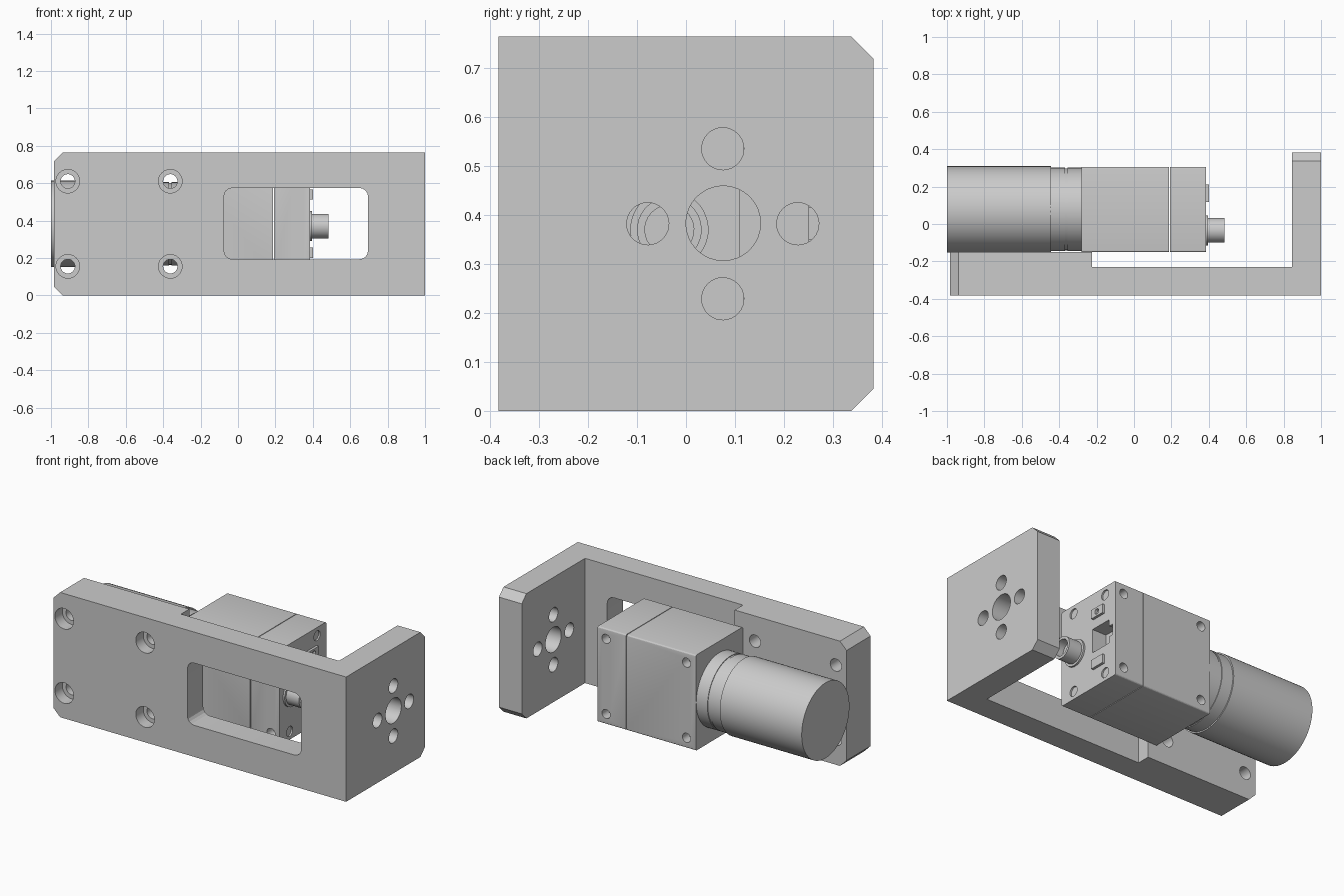
import bpy, bmesh
from math import pi
from mathutils import Matrix, Vector

cube = bpy.data.objects.get("Cube")
if cube:
    bpy.data.objects.remove(cube, do_unlink=True)

grey = bpy.data.materials.new("machined_grey")
grey.use_nodes = True
colour = (0.6, 0.6, 0.6, 1)
grey.diffuse_color = colour
grey.node_tree.nodes["Principled BSDF"].inputs["Base Color"].default_value = colour

MID = 0.382          # height of the optical axis
LENS_Y = 0.078       # depth of the optical axis
TURN = {"x": Matrix.Rotation(pi / 2, 4, "Y"), "y": Matrix.Rotation(pi / 2, 4, "X")}


def finish(name, bm):
    bmesh.ops.recalc_face_normals(bm, faces=bm.faces)
    mesh = bpy.data.meshes.new(name)
    bm.to_mesh(mesh)
    bm.free()
    mesh.materials.append(grey)
    obj = bpy.data.objects.new(name, mesh)
    bpy.context.collection.objects.link(obj)
    return obj


def box(name, low, high, axis=None, radius=0.0, segments=4):
    """Box between two corners, rounding the edges that run along one axis."""
    low, high = Vector(low), Vector(high)
    bm = bmesh.new()
    bmesh.ops.create_cube(bm, size=1)
    for v in bm.verts:
        v.co = (low + high) / 2 + v.co * (high - low)
    if axis is not None:
        edges = [e for e in bm.edges
                 if abs(e.verts[0].co[axis] - e.verts[1].co[axis]) > 1e-4]
        bmesh.ops.bevel(bm, geom=edges, offset=radius, segments=segments,
                        profile=0.5, affect="EDGES")
    return finish(name, bm)


def rod(name, axis, start, end, radius, centre, sides=32):
    """Cylinder along x or y; centre holds the two other coordinates."""
    bm = bmesh.new()
    bmesh.ops.create_cone(bm, cap_ends=True, segments=sides, radius1=radius,
                          radius2=radius, depth=end - start)
    middle = (start + end) / 2
    a, z = centre
    place = (middle, a, z) if axis == "x" else (a, middle, z)
    # A slight twist keeps cutter corners from lining up with each other
    bm.transform(Matrix.Translation(place) @ TURN[axis] @ Matrix.Rotation(radius, 4, "Z"))
    return finish(name, bm)


def activate(obj):
    bpy.ops.object.select_all(action="DESELECT")
    obj.select_set(True)
    bpy.context.view_layer.objects.active = obj


def cut(obj, cutters):
    activate(obj)
    for cutter in cutters:
        cutter.hide_render = True
        mod = obj.modifiers.new("cut", "BOOLEAN")
        mod.operation, mod.solver, mod.object = "DIFFERENCE", "EXACT", cutter
        bpy.ops.object.modifier_apply(modifier=mod.name)
        bpy.data.objects.remove(cutter, do_unlink=True)


# Angled mounting bracket: plan outline raised to full height
outline = [(-0.983, -0.382), (1, -0.382), (1, 0.382), (0.845, 0.382),
           (0.845, -0.23), (-0.225, -0.23), (-0.225, -0.15), (-0.983, -0.15)]
bm = bmesh.new()
base = bm.faces.new([bm.verts.new((x, y, 0)) for x, y in outline])
top = bmesh.ops.extrude_face_region(bm, geom=[base])["geom"]
bmesh.ops.translate(bm, vec=(0, 0, 0.764),
                    verts=[v for v in top if isinstance(v, bmesh.types.BMVert)])
ends = [e for e in bm.edges
        if abs(e.verts[0].co.z - e.verts[1].co.z) < 1e-4
        and (all(v.co.x < -0.97 for v in e.verts) or all(v.co.y > 0.38 for v in e.verts))]
bmesh.ops.bevel(bm, geom=ends, offset=0.045, segments=1, affect="EDGES")
bracket = finish("bracket", bm)

# Bracket window, arm hole pattern and counterbored fixing holes
holes = [rod("arm_hole", "x", 0.8, 1.1, 0.043, (0.075 + 0.153 * dy, MID + 0.153 * dz))
         for dy, dz in ((1, 0), (-1, 0), (0, 1), (0, -1))]
holes.append(rod("arm_bore", "x", 0.79, 1.12, 0.076, (0.076, MID + 0.001), 40))
holes.append(box("window", (-0.075, -0.5, 0.193), (0.695, -0.2, 0.574), 1, 0.045))
for x in (-0.91, -0.362):
    for z in (0.155, 0.61):
        holes.append(rod("counterbore", "y", -0.5, -0.31, 0.063, (x, z)))
        holes.append(rod("fixing_hole", "y", -0.5, 0, 0.038, (x, z)))
cut(bracket, holes)

# Camera housing in two sections with a fine seam, and side screw holes
front_body = box("camera_front_body", (-0.28, -0.15, 0.09), (0.188, 0.305, 0.675), 0, 0.01)
back_body = box("camera_back_body", (0.192, -0.15, 0.09), (0.385, 0.305, 0.675), 0, 0.01)
for body, x in ((front_body, -0.217), (back_body, 0.328)):
    cut(body, [rod("side_hole", "y", y - 0.06, y + 0.06, 0.028, (x, z), 24)
               for y in (-0.15, 0.305) for z in (0.153, 0.613)])

# Data port recess with side notch, and shallow seats for the rear screws
seats = [rod("screw_seat", "x", 0.375, 0.45, 0.03, (y, z), 24)
         for y in (-0.05, 0.215) for z in (0.14, 0.625)]
cut(back_body, seats + [box("port", (0.29, 0.11, 0.31), (0.5, 0.25, 0.455)),
                        box("port_notch", (0.3, 0.2, 0.35), (0.52, 0.278, 0.415))])
for low in (0.2, 0.512):
    pad = box("port_screw_pad", (0.38, 0.117, low), (0.4, 0.21, low + 0.055))
    cut(pad, [rod("pad_hole", "x", 0.37, 0.45, 0.016, (0.163, low + 0.0275), 24)])

# Round power connector
socket = rod("connector", "x", 0.38, 0.483, 0.066, (-0.034, 0.37))
cut(socket, [rod("connector_bore", "x", 0.43, 0.6, 0.05, (-0.034, 0.37))])
rod("connector_flange", "x", 0.38, 0.396, 0.08, (-0.034, 0.37))

# Lens barrel, with a finely grooved mount ring behind it
axis = (LENS_Y, MID)
rod("lens_barrel", "x", -1, -0.445, 0.231, axis, 64)
rod("lens_ring", "x", -0.445, -0.37, 0.223, axis, 64)
rod("lens_groove", "x", -0.37, -0.356, 0.219, axis, 64)
rod("lens_mount", "x", -0.356, -0.27, 0.223, axis, 64)

for obj in list(bpy.context.collection.objects):
    if obj.type == "MESH":
        activate(obj)
        bpy.ops.object.shade_smooth_by_angle(angle=pi / 10)
